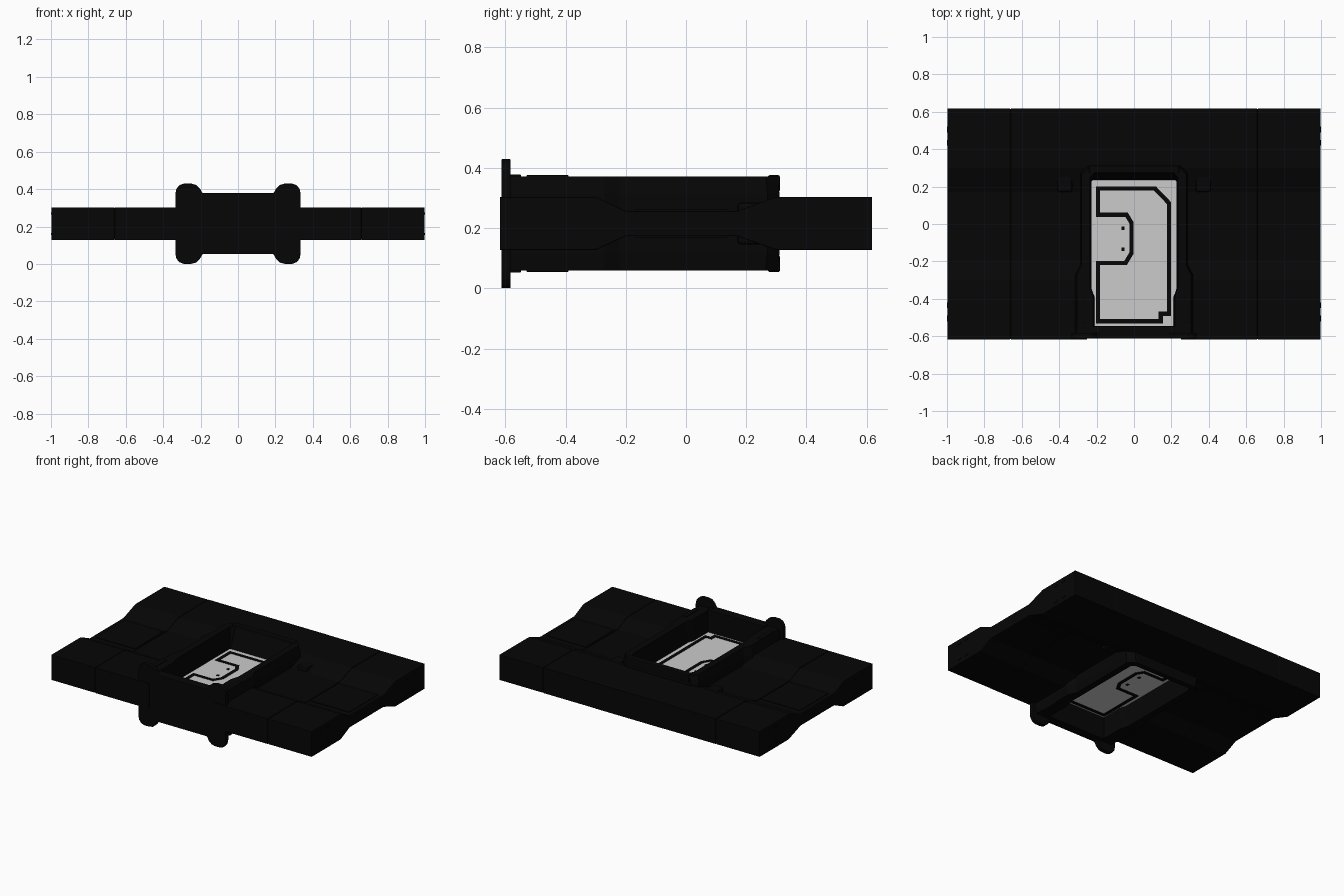
import bpy, bmesh
from mathutils import Vector

if "Cube" in bpy.data.objects:
    bpy.data.objects.remove(bpy.data.objects["Cube"])

MID = 0.215   # height of the horizontal symmetry plane
HALF = 0.088  # half thickness of the slab


def material(name, v):
    m = bpy.data.materials.new(name)
    m.diffuse_color = (v, v, v, 1)
    m.use_nodes = True
    m.node_tree.nodes["Principled BSDF"].inputs["Base Color"].default_value = m.diffuse_color
    return m


BLACK = material("matte black", 0.0018)
GREY = material("light grey", 0.6)


def finish(name, bm, mat, bevel=0.0):
    bmesh.ops.recalc_face_normals(bm, faces=bm.faces)
    me = bpy.data.meshes.new(name)
    bm.to_mesh(me)
    bm.free()
    me.materials.append(mat)
    ob = bpy.data.objects.new(name, me)
    bpy.context.collection.objects.link(ob)
    if bevel:
        mod = ob.modifiers.new("bevel", 'BEVEL')
        mod.width = bevel
        mod.segments = 2
        mod.limit_method = 'ANGLE'
    return ob


def prism(name, pts, axis, a, b, mat=BLACK, bevel=0.0):
    """Extrude a 2D outline along one axis from a to b."""
    place = {'x': lambda p, t: (t, p[0], p[1]),
             'y': lambda p, t: (p[0], t, p[1]),
             'z': lambda p, t: (p[0], p[1], t)}[axis]
    bm = bmesh.new()
    lo = [bm.verts.new(place(p, a)) for p in pts]
    hi = [bm.verts.new(place(p, b)) for p in pts]
    bm.faces.new(lo)
    bm.faces.new(hi)
    n = len(pts)
    for i in range(n):
        j = (i + 1) % n
        bm.faces.new((lo[i], lo[j], hi[j], hi[i]))
    return finish(name, bm, mat, bevel)


def box(name, x, y, z, mat=BLACK, bevel=0.0):
    return prism(name, [(x[0], y[0]), (x[1], y[0]), (x[1], y[1]), (x[0], y[1])],
                 'z', z[0], z[1], mat, bevel)


def loft(name, loops, mat, bevel=0.0):
    """Closed ring of equal-length loops."""
    bm = bmesh.new()
    rings = [[bm.verts.new((p[0], p[1], z)) for p in pts] for pts, z in loops]
    n = len(rings[0])
    for k, r in enumerate(rings):
        s = rings[(k + 1) % len(rings)]
        for i in range(n):
            j = (i + 1) % n
            bm.faces.new((r[i], r[j], s[j], s[i]))
    return finish(name, bm, mat, bevel)


def mirror_x(half):
    return half + [(-x, y) for x, y in reversed(half)]


def offset(pts, d):
    """Mitred offset of a closed outline."""
    out = []
    for i, p in enumerate(pts):
        p, q, r = Vector(p), Vector(pts[i - 1]), Vector(pts[(i + 1) % len(pts)])
        e, f = (p - q).normalized(), (r - p).normalized()
        n1, n2 = Vector((e.y, -e.x)), Vector((f.y, -f.x))
        out.append(p + (n1 + n2) * d / (1 + n1.dot(n2)))
    return out


# Slab sections: thick front and rear, slim waist
def slab_profile(inset=0.0):
    up = [(-0.618 + inset, HALF), (-0.30, HALF), (-0.20, 0.042),
          (0.17, 0.042), (0.30, HALF), (0.618 - inset, HALF)]
    return ([(y, MID + h - inset) for y, h in up]
            + [(y, MID - h + inset) for y, h in reversed(up)])


for side, s in (("left", -1), ("right", 1)):
    def span(a, b):
        return sorted((s * a, s * b))
    prism(side + "_outer_slab", slab_profile(), 'x', *span(0.662, 0.997), bevel=0.004)
    prism(side + "_inner_slab", slab_profile(), 'x', *span(0.25, 0.659), bevel=0.002)
    prism(side + "_seam", slab_profile(0.004), 'x', *span(0.64, 0.68))
    # Parts repeated above and below the slab
    for v in (-1, 1):
        def level(a, b):
            return sorted((MID + v * a, MID + v * b))
        # Thin horizontal edge ribs
        for y0 in (-0.52, -0.45, 0.42, 0.49):
            box(side + "_edge_rib", span(0.98, 1.0), (y0, y0 + 0.03), level(0.05, 0.06))
        box(side + "_waist_cover", span(0.67, 0.97), (-0.17, 0.14), level(0.04, 0.046))
        box(side + "_side_clip", span(0.33, 0.41), (0.17, 0.26), level(0.03, 0.07), bevel=0.012)
        box(side + "_frame_pad", span(0.27, 0.305), (-0.53, -0.39), level(0.12, 0.161), bevel=0.004)

# Rear bridge of the slab behind the opening
prism("rear_slab", [(0.28, MID - HALF), (0.618, MID - HALF), (0.618, MID + HALF), (0.28, MID + HALF)],
      'x', -0.255, 0.255)

# Raised frame around the window
base = mirror_x([(0.25, 0.31), (0.29, 0.27), (0.29, -0.22), (0.315, -0.27), (0.315, -0.59), (0.2, -0.59)])
crest = mirror_x([(0.24, 0.305), (0.28, 0.265), (0.28, -0.22), (0.305, -0.27), (0.305, -0.585), (0.2, -0.585)])
rim = mirror_x([(0.21, 0.275), (0.235, 0.25), (0.235, -0.33), (0.218, -0.39), (0.218, -0.55), (0.19, -0.55)])
inner = mirror_x([(0.222, 0.235), (0.226, 0.23), (0.226, -0.35), (0.212, -0.39), (0.212, -0.545), (0.20, -0.545)])
loft("window_frame", [(base, MID + 0.10), (crest, MID + 0.156), (rim, MID + 0.156), (inner, MID + 0.01),
                      (inner, MID - 0.01), (rim, MID - 0.156), (crest, MID - 0.156), (base, MID - 0.10)], BLACK)
for v in (-1, 1):
    z = sorted((MID + v * 0.105, MID + v * 0.161))
    box("rear_rim", (-0.24, 0.24), (0.272, 0.312), z, bevel=0.006)

# Front wall and its lobed flange
box("front_wall", (-0.22, 0.22), (-0.612, -0.548), (MID - 0.163, MID + 0.163), bevel=0.004)
quarter = [(0.19, 0.163), (0.205, 0.19), (0.225, 0.208), (0.25, 0.2145), (0.29, 0.2145),
           (0.315, 0.205), (0.33, 0.185), (0.335, 0.16)]
right_side = [(x, MID + h) for x, h in quarter] + [(x, MID - h) for x, h in reversed(quarter)]
prism("front_flange", mirror_x(right_side), 'y', -0.613, -0.582, bevel=0.004)

# Window panel
panel = mirror_x([(0.228, 0.235), (0.228, -0.35), (0.215, -0.39), (0.215, -0.548)])
prism("window_panel", panel, 'z', MID - 0.01, MID + 0.01, GREY)

# Dark outline and dots on both faces of the panel
trace = [(-0.192, 0.05), (-0.192, 0.19), (0.112, 0.19), (0.187, 0.112), (0.187, -0.48),
         (0.143, -0.48), (0.143, -0.52), (-0.192, -0.52), (-0.192, -0.208),
         (-0.045, -0.208), (-0.013, -0.155), (-0.013, 0.005), (-0.04, 0.05)]
for v in (-1, 1):
    a, b = MID + v * 0.008, MID + v * 0.013
    outer, core = offset(trace, 0.0115), offset(trace, -0.0115)
    loft("panel_outline", [(outer, a), (outer, b), (core, b), (core, a)], BLACK)
    for y in (-0.022, -0.135):
        box("panel_dot", (-0.068, -0.052), (y - 0.009, y + 0.009), sorted((a, b)))
